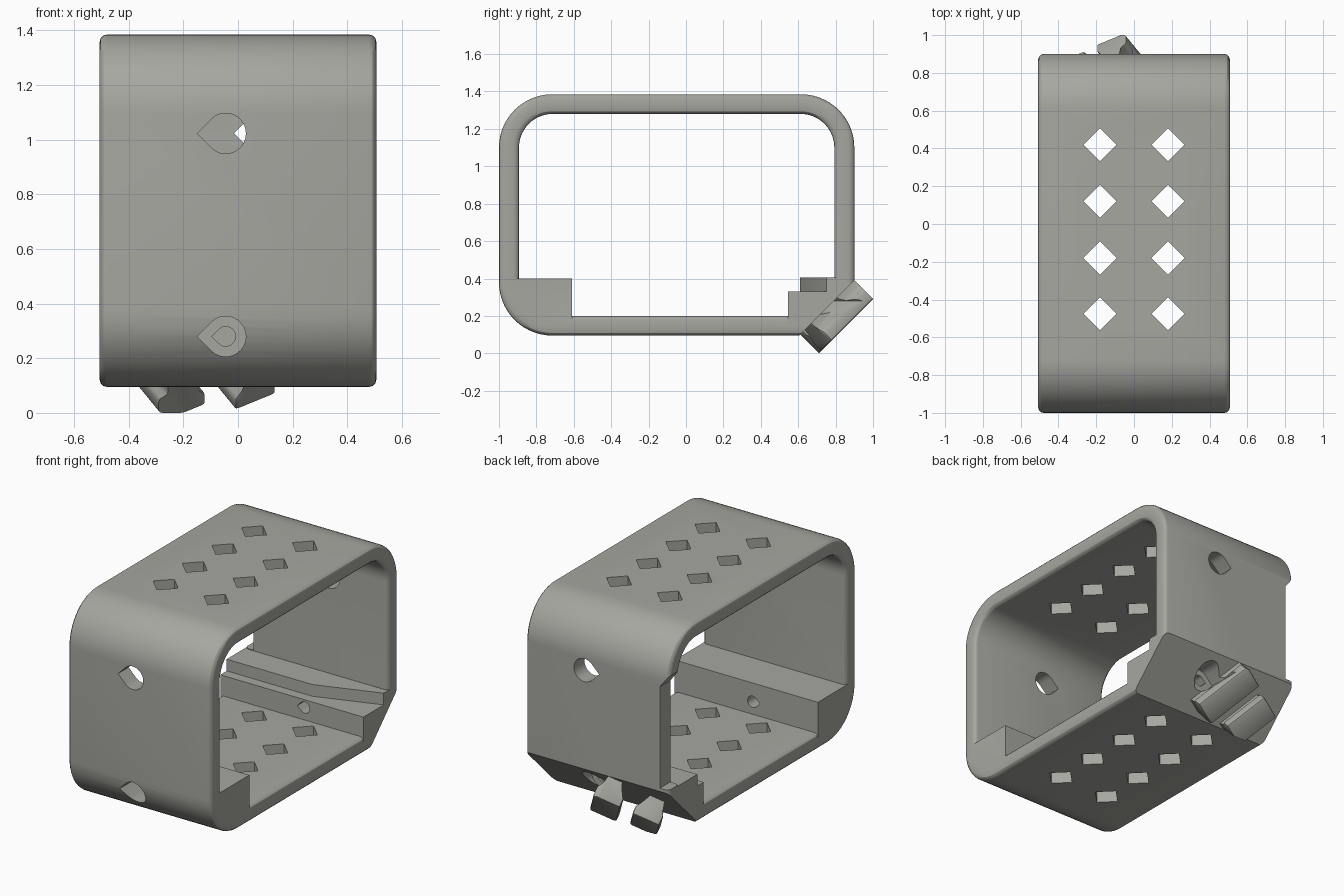
import bpy, bmesh
from math import sin, cos, pi, radians, sqrt
from mathutils import Vector

if "Cube" in bpy.data.objects:
    bpy.data.objects.remove(bpy.data.objects["Cube"])

H = 0.507  # half length of the sleeve along x
X, Y, Z = Vector((1, 0, 0)), Vector((0, 1, 0)), Vector((0, 0, 1))
U = Vector((0, 1, 1)).normalized()    # up along the chamfered corner
W = Vector((0, 1, -1)).normalized()   # outward from the chamfered corner

grey = bpy.data.materials.new("warm_grey")
grey.diffuse_color = (0.385, 0.385, 0.355, 1)
grey.use_nodes = True
grey.node_tree.nodes["Principled BSDF"].inputs["Base Color"].default_value = grey.diffuse_color


def make(name, bm):
    bmesh.ops.recalc_face_normals(bm, faces=bm.faces)
    me = bpy.data.meshes.new(name)
    bm.to_mesh(me)
    bm.free()
    me.materials.append(grey)
    ob = bpy.data.objects.new(name, me)
    bpy.context.collection.objects.link(ob)
    return ob


def prism(name, pts, a, b, c, lo, hi, clip=False):
    """Outline pts in the a,b plane, extruded along c from lo to hi."""
    bm = bmesh.new()
    rows = [[bm.verts.new(a * p + b * q + c * t) for p, q in pts] for t in (lo, hi)]
    n = len(pts)
    for r in rows:
        bm.faces.new(r)
    for i in range(n):
        j = (i + 1) % n
        bm.faces.new((rows[0][i], rows[0][j], rows[1][j], rows[1][i]))
    if clip:
        bmesh.ops.bevel(bm, geom=bm.edges[:], offset=0.012, segments=2,
                        affect='EDGES', profile=0.5)
        for d, s in ((0.503, -1), (0.914, 1)):
            bmesh.ops.bisect_plane(bm, geom=bm.verts[:] + bm.edges[:] + bm.faces[:],
                                   plane_co=U * d, plane_no=U * s, clear_outer=True)
            bmesh.ops.holes_fill(bm, edges=[e for e in bm.edges if e.is_boundary])
    return make(name, bm)


def rounded(y0, y1, z0, z1, r, seg=14):
    cs = ((y1 - r, z1 - r), (y0 + r, z1 - r), (y0 + r, z0 + r), (y1 - r, z0 + r))
    return [(cy + r * cos(t), cz + r * sin(t)) for k, (cy, cz) in enumerate(cs)
            for t in [(k + i / seg) * pi / 2 for i in range(seg + 1)]]


def teardrop(x, z, r):
    return [(x - r * sqrt(2), z)] + [(x + r * cos(t), z + r * sin(t))
            for t in [radians(-135 + 270 * i / 20) for i in range(21)]]


def apply_mods(ob):
    dg = bpy.context.evaluated_depsgraph_get()
    me = bpy.data.meshes.new_from_object(ob.evaluated_get(dg))
    ob.modifiers.clear()
    ob.data = me


def combine(ob, other, op):
    m = ob.modifiers.new(op, 'BOOLEAN')
    m.operation, m.solver, m.object = op, 'EXACT', other
    other.hide_render = True
    apply_mods(ob)
    bpy.data.objects.remove(other)


# rounded rectangular sleeve with softened rims
bm = bmesh.new()
outer = rounded(-1.0, 0.9, 0.095, 1.385, 0.285)
inner = rounded(-0.893, 0.793, 0.2, 1.28, 0.18)
loops = [[bm.verts.new((x, y, z)) for y, z in o]
         for o, x in ((outer, -H), (outer, H), (inner, H), (inner, -H))]
n = len(outer)
for k in range(4):
    p, q = loops[k], loops[(k + 1) % 4]
    for i in range(n):
        j = (i + 1) % n
        bm.faces.new((p[i], p[j], q[j], q[i]))
sleeve = make("sleeve", bm)
bev = sleeve.modifiers.new("rim", 'BEVEL')
bev.width, bev.segments, bev.limit_method, bev.angle_limit = 0.028, 3, 'ANGLE', radians(60)
apply_mods(sleeve)

# inside corner blocks, flush with the rims: plain front one, stepped back one
combine(sleeve, prism("front_block", [(-0.95, 0.4), (-0.61, 0.4), (-0.61, 0.15),
        (-0.78, 0.15), (-0.95, 0.3)], Y, Z, X, -H, H), 'UNION')
combine(sleeve, prism("back_block", [(0.545, 0.33), (0.85, 0.33), (0.85, 0.27),
        (0.72, 0.14), (0.545, 0.15)], Y, Z, X, -H, H), 'UNION')
combine(sleeve, prism("back_step", [(-H, 0.61), (0.1, 0.61), (H, 0.75),
        (H, 0.85), (-H, 0.85)], X, Y, Z, 0.28, 0.405), 'UNION')

# flat 45 degree face on the lower back corner
combine(sleeve, prism("corner_cutter", [(0.2, 0.361), (1.2, 0.361), (1.2, 0.9),
        (0.2, 0.9)], U, W, X, -1, 1), 'DIFFERENCE')
# shortened end of the back wall
combine(sleeve, prism("end_cutter", [(-1, 0.41), (-0.445, 0.41), (-0.445, 1.06),
        (-0.507, 1.14), (-1, 1.14)], X, Z, Y, 0.79, 1.2), 'DIFFERENCE')

# pair of hooked clip prongs, turned 30 degrees on the flat face
P, A = X * cos(pi / 6) + U * 0.5, X * -0.5 + U * cos(pi / 6)
hook = [(0.295, 0.33), (0.295, 0.405), (0.25, 0.445), (0.25, 0.503),
        (0.42, 0.503), (0.42, 0.435), (0.39, 0.405), (0.39, 0.33)]
combine(sleeve, prism("right_prong", hook, P, W, A, 0.45, 0.83, True), 'UNION')
combine(sleeve, prism("left_prong", [(0.42 - p, w) for p, w in hook], P, W, A,
                      0.53, 0.82, True), 'UNION')

# teardrop screw holes, the lower ones counterbored
for x, z, r, lo, hi in ((-0.045, 1.023, 0.074, -1.2, -0.8), (0.09, 1.023, 0.074, 0.7, 1.2),
                        (-0.045, 0.28, 0.074, -1.2, -0.83), (0.09, 0.28, 0.074, 0.72, 1.2),
                        (-0.045, 0.28, 0.036, -0.9, -0.5), (0.09, 0.28, 0.036, 0.45, 0.8)):
    combine(sleeve, prism("hole_cutter", teardrop(x, z, r), X, Z, Y, lo, hi), 'DIFFERENCE')

# diamond vents through top and bottom
for x in (-0.18, 0.18):
    for y in (0.42, 0.12, -0.18, -0.475):
        d = 0.088
        combine(sleeve, prism("vent_cutter", [(x + d, y), (x, y + d), (x - d, y), (x, y - d)],
                              X, Y, Z, -0.2, 1.6), 'DIFFERENCE')

sleeve.data.materials.clear()
sleeve.data.materials.append(grey)
bpy.context.view_layer.objects.active = sleeve
sleeve.select_set(True)
bpy.ops.object.shade_smooth_by_angle(angle=radians(30))
